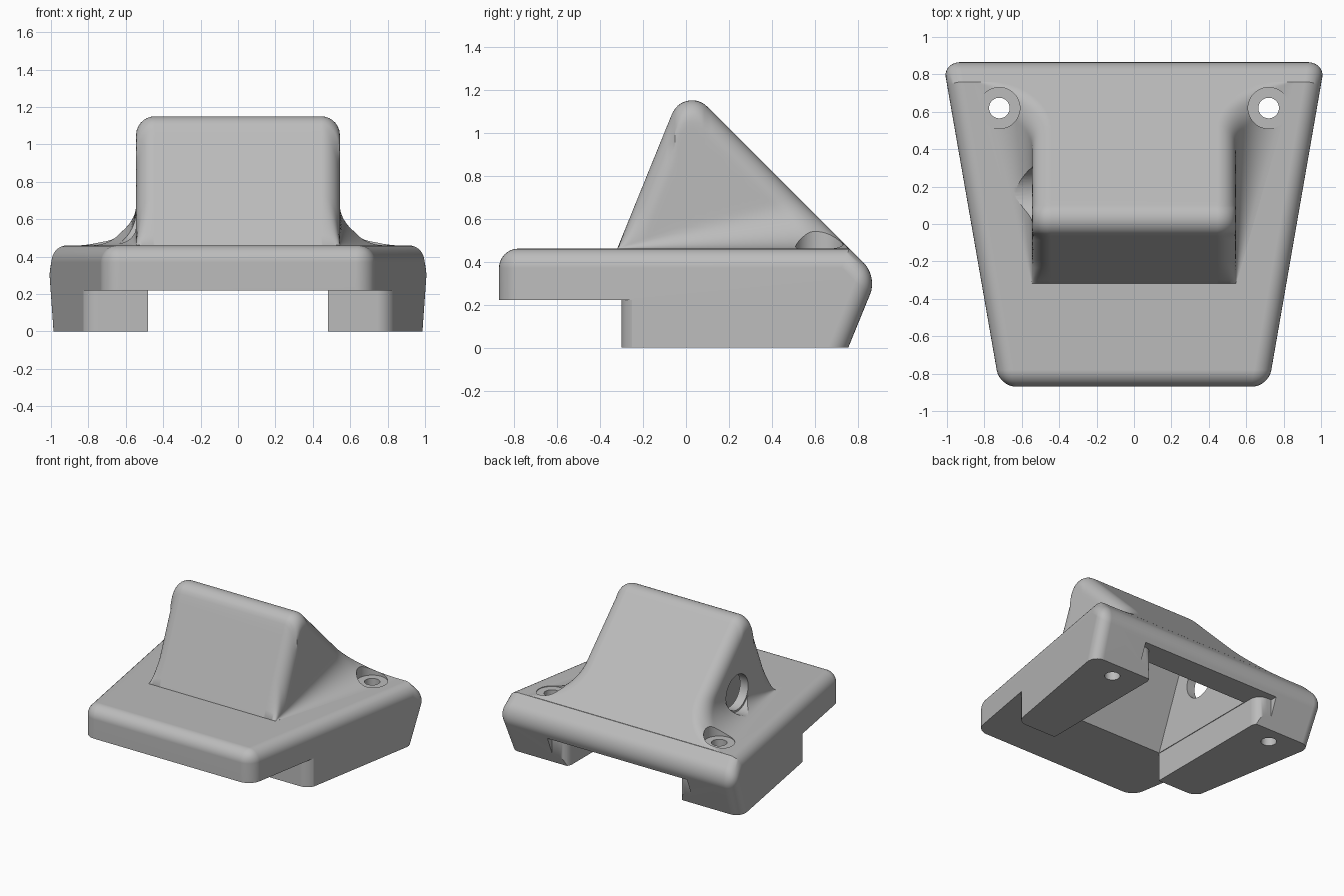
import bpy, bmesh
from math import sqrt, cos, pi, radians
from mathutils import Matrix

if "Cube" in bpy.data.objects:
    bpy.data.objects.remove(bpy.data.objects["Cube"], do_unlink=True)

DECK = 0.46      # height of the plate's top
UNDER = 0.22     # underside of the plate
WALL = 0.545     # half width of the raised hood
ROUND = 0.1      # edge rounding of the hood

grey = bpy.data.materials.new("light_grey")
grey.use_nodes = True
grey.diffuse_color = (0.5, 0.5, 0.5, 1)
grey.node_tree.nodes["Principled BSDF"].inputs["Base Color"].default_value = grey.diffuse_color


def add_object(name, bm):
    bmesh.ops.recalc_face_normals(bm, faces=bm.faces)
    mesh = bpy.data.meshes.new(name)
    bm.to_mesh(mesh)
    bm.free()
    mesh.materials.append(grey)
    obj = bpy.data.objects.new(name, mesh)
    bpy.context.collection.objects.link(obj)
    return obj


def loft(rings):
    """Closed skin over equal-length rings, capped at both ends."""
    bm = bmesh.new()
    rows = [[bm.verts.new(p) for p in ring] for ring in rings]
    n = len(rows[0])
    for a, b in zip(rows, rows[1:]):
        for i in range(n):
            j = (i + 1) % n
            bm.faces.new((a[i], a[j], b[j], b[i]))
    bm.faces.new(rows[0])
    bm.faces.new(rows[-1])
    bmesh.ops.recalc_face_normals(bm, faces=bm.faces)
    return bm


def cylinder(name, radius, depth, matrix):
    bm = bmesh.new()
    bmesh.ops.create_cone(bm, cap_ends=True, segments=48, radius1=radius,
                          radius2=radius, depth=depth, matrix=matrix)
    return add_object(name, bm)


def combine(target, tool, operation):
    mod = target.modifiers.new(operation, "BOOLEAN")
    mod.operation = operation
    mod.solver = "EXACT"
    mod.object = tool
    bpy.context.view_layer.objects.active = target
    bpy.ops.object.modifier_apply(modifier=mod.name)
    bpy.data.objects.remove(tool, do_unlink=True)


# Tapered base with a leaning back, rounded on its top and corners
def half_width(y):
    return 0.87 + 0.174 * y


base_profile = [(-0.87, 0), (-0.87, DECK), (0.76, DECK), (0.89, 0.33), (0.755, 0)]
bm = loft([[(s * half_width(y), y, z) for y, z in base_profile] for s in (-1, 1)])


def is_rounded(edge):
    a, b = (v.co for v in edge.verts)
    if a.z + b.z < 0.01:
        return False
    crease = abs(a.y - 0.76) < 0.01 and abs(b.y - 0.76) < 0.01
    return not crease


bmesh.ops.bevel(bm, geom=[e for e in bm.edges if is_rounded(e)], offset=0.09,
                offset_type="OFFSET", segments=8, profile=0.5,
                affect="EDGES", clamp_overlap=False)
body = add_object("sensor_housing", bm)


# Raised hood: cross-sections with a growing foot fillet and rounded shoulders
def hood_top(y):
    """Height and slope of the hood's ridge line at y."""
    if y < -0.065:
        return DECK + 2.46 * (y + 0.32), 2.46
    if y > 0.099:
        return 1.22 - y, -1.0
    d = y - 0.028
    rise = sqrt(ROUND ** 2 - d * d)
    return 1.05 + rise, -d / rise


def hood_section(y, steps=28):
    top, slope = hood_top(y)
    height = top - DECK
    r = 0.29 * (y + 0.32) + 0.001
    v = min(ROUND * sqrt(1 + slope * slope), height)
    side = []
    for i in range(steps + 1):
        h = height * (1 - cos(pi * i / steps)) / 2
        x = WALL
        if h < r:
            x += r - sqrt(max(0, r * r - (r - h) ** 2))
        k = (h - height + v) / v
        if k > 0:
            x -= ROUND * (1 - sqrt(max(0, 1 - k * k)))
        side.append((x, y, DECK + h))
    side.insert(0, (side[0][0], y, DECK - 0.06))
    return side + [(-x, yy, z) for x, yy, z in reversed(side)]


stations = [-0.319 + 0.254 * i / 12 for i in range(12)]
stations += [-0.065 + 0.164 * i / 12 for i in range(12)]
stations += [0.099 + 0.659 * i / 36 for i in range(37)]
hood = add_object("hood", loft([hood_section(y) for y in stations]))
combine(body, hood, "UNION")

# Underside cut that leaves two legs at the rear
half = [(1.5, -1.5), (1.5, 0.5), (half_width(0.5) + 0.01, 0.5),
        (half_width(-0.3) + 0.005, -0.3), (0.48, -0.3),
        (0.48, 0.79), (0.6, 0.79), (0.6, 1.2)]
outline = half + [(-x, y) for x, y in reversed(half)]
bm = loft([[(x, y, z) for x, y in outline] for z in (-0.2, UNDER)])


def is_leg_corner(edge):
    a, b = (v.co for v in edge.verts)
    upright = (a - b).xy.length < 0.001
    outer_front = abs(a.x) > 0.7 and abs(a.y + 0.3) < 0.01
    inner_back = abs(a.x) < 0.5 and abs(a.y - 0.79) < 0.01
    return upright and (outer_front or inner_back)


bmesh.ops.bevel(bm, geom=[e for e in bm.edges if is_leg_corner(e)], offset=0.08,
                segments=8, profile=0.5, affect="EDGES")
combine(body, add_object("leg_cutter", bm), "DIFFERENCE")

# Hollow inside the hood, open underneath
cavity = [(-0.29, UNDER), (0.048, 1.05), (0.64, DECK), (0.64, UNDER), (0.64, 0.1), (-0.29, 0.1)]
bm = loft([[(x, y, z) for y, z in cavity] for x in (-0.475, 0.475)])
combine(body, add_object("cavity_cutter", bm), "DIFFERENCE")

# Screw holes with flat seats, one at each rear corner
for s in (-1, 1):
    for name, radius, low in (("seat_cutter", 0.11, 0.455), ("screw_cutter", 0.055, -0.2)):
        place = Matrix.Translation((s * 0.72, 0.62, (low + 1.2) / 2))
        combine(body, cylinder(name, radius, 1.2 - low, place), "DIFFERENCE")

# Cable hole through the right side wall, with a seat cut into the fillet
for name, radius, inner in (("cable_seat_cutter", 0.15, -WALL), ("cable_cutter", 0.135, -0.3)):
    place = Matrix.Translation(((inner - 1.1) / 2, 0.15, 0.62)) @ Matrix.Rotation(pi / 2, 4, "Y")
    combine(body, cylinder(name, radius, inner + 1.1, place), "DIFFERENCE")

# Smooth shading with crisp edges
bpy.ops.object.select_all(action="DESELECT")
body.select_set(True)
bpy.context.view_layer.objects.active = body
bpy.ops.object.shade_smooth_by_angle(angle=radians(30))
weighted = body.modifiers.new("weighted_normals", "WEIGHTED_NORMAL")
weighted.keep_sharp = True
